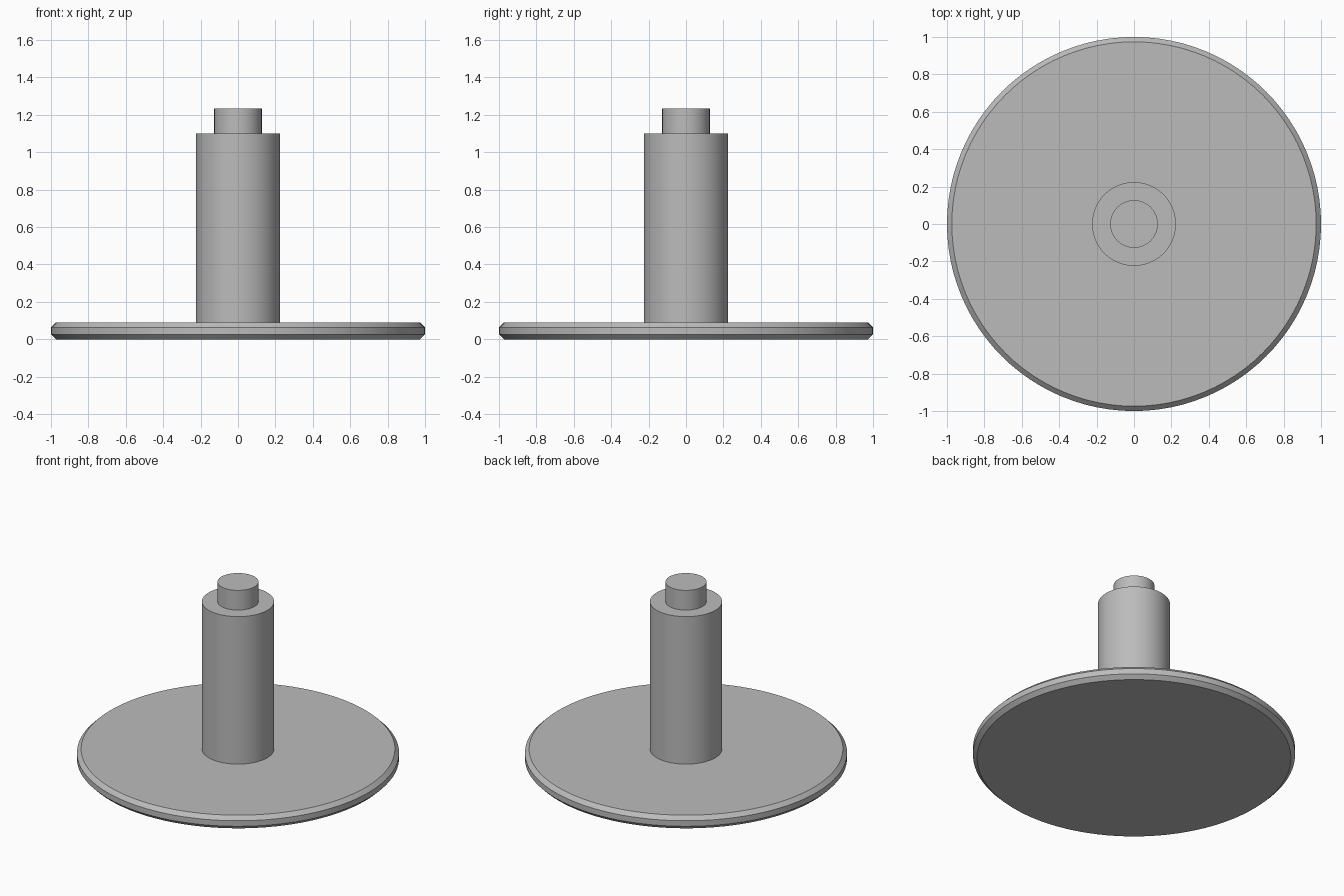
import bpy
import bmesh
from math import radians

cube = bpy.data.objects.get("Cube")
if cube:
    bpy.data.objects.remove(cube, do_unlink=True)

# Single plain grey
grey = bpy.data.materials.new("plain grey")
grey.use_nodes = True
colour = (0.5, 0.5, 0.5, 1)
grey.diffuse_color = colour
grey.node_tree.nodes["Principled BSDF"].inputs["Base Color"].default_value = colour


def cylinder(name, radius, bottom, top, chamfer=0):
    """Upright cylinder, optionally with both rims chamfered."""
    bpy.ops.mesh.primitive_cylinder_add(
        vertices=96, radius=radius, depth=top - bottom,
        location=(0, 0, (bottom + top) / 2))
    obj = bpy.context.object
    obj.name = name
    obj.data.materials.append(grey)
    if chamfer:
        bm = bmesh.new()
        bm.from_mesh(obj.data)
        rims = [e for e in bm.edges if abs(e.verts[0].co.z - e.verts[1].co.z) < 0.001]
        bmesh.ops.bevel(bm, geom=rims, offset=chamfer, segments=1, affect='EDGES')
        bm.to_mesh(obj.data)
        bm.free()
    bpy.ops.object.shade_smooth_by_angle(angle=radians(30))
    return obj


# Chamfered disc, tall stem and narrow top pin
cylinder("base_disc", 1.0, 0, 0.09, chamfer=0.026)
cylinder("stem", 0.224, 0.09, 1.1)
cylinder("top_pin", 0.127, 1.1, 1.235)
